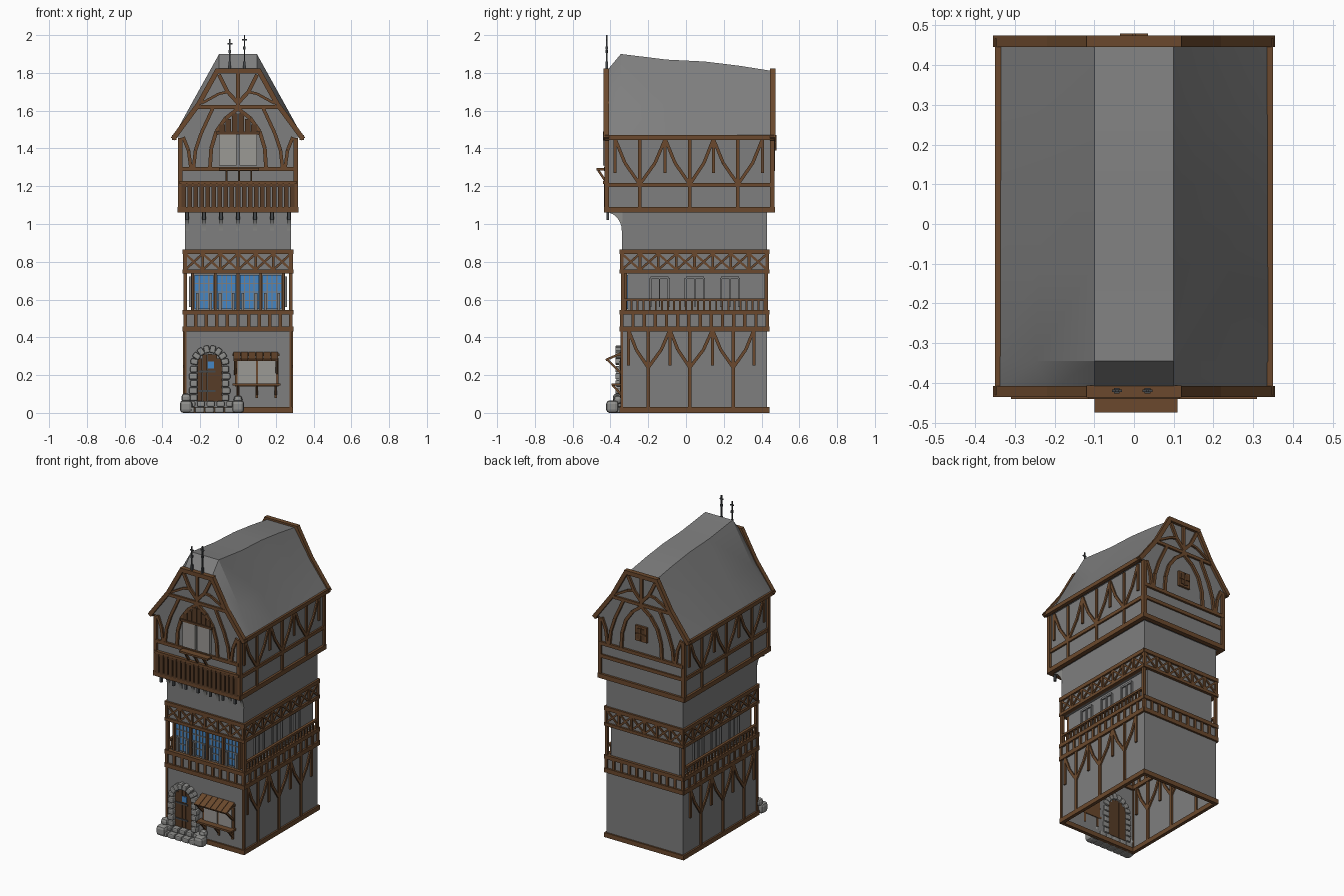
import bpy, bmesh, math
from mathutils import Vector as V

if "Cube" in bpy.data.objects:
    bpy.data.objects.remove(bpy.data.objects["Cube"])

def material(name, rgb):
    m = bpy.data.materials.new(name)
    m.diffuse_color = (*rgb, 1)
    m.use_nodes = True
    m.node_tree.nodes["Principled BSDF"].inputs["Base Color"].default_value = m.diffuse_color
    return m

PLASTER = material("grey plaster", (0.21, 0.21, 0.21))
STONE = material("stone", (0.27, 0.27, 0.26))
SHUTTER = material("pale shutter", (0.33, 0.32, 0.30))
WOOD = material("brown timber", (0.145, 0.066, 0.026))
DARK = material("dark planks", (0.095, 0.045, 0.02))
GLASS = material("blue glass", (0.06, 0.24, 0.56))
IRON = material("dark iron", (0.06, 0.065, 0.07))
parts = {}

def get(name, mat):
    if name not in parts:
        parts[name] = (bmesh.new(), mat)
    return parts[name][0]

def bar(name, mat, a, b, w, d, n):
    """Straight beam from a to b, w wide, d deep along n."""
    bm = get(name, mat)
    a, b, n = V(a), V(b), V(n)
    t = (b - a).normalized()
    n = (n - t * n.dot(t)).normalized()
    p = t.cross(n) * w / 2
    n = n * d / 2
    v = [bm.verts.new(e + p * s + n * r) for e in (a, b) for s, r in ((-1, -1), (1, -1), (1, 1), (-1, 1))]
    for f in ((0, 1, 2, 3), (7, 6, 5, 4), (0, 4, 5, 1), (1, 5, 6, 2), (2, 6, 7, 3), (3, 7, 4, 0)):
        bm.faces.new([v[i] for i in f])

def put(side, c, u, z):
    return {"front": (u, -c, z), "back": (-u, c, z), "right": (c, u, z), "left": (-c, u, z)}[side]

NORMAL = {"front": (0, -1, 0), "back": (0, 1, 0), "right": (1, 0, 0), "left": (-1, 0, 0)}

def path(name, mat, side, c, pts, w=0.022, d=0.02):
    """Beam that follows (u, z) points on a wall at distance c."""
    for p, q in zip(pts, pts[1:]):
        bar(name, mat, put(side, c, *p), put(side, c, *q), w, d, NORMAL[side])

def plate(name, mat, side, c, u0, u1, z0, z1, d=0.01):
    path(name, mat, side, c, [(u0, (z0 + z1) / 2), (u1, (z0 + z1) / 2)], z1 - z0, d)

def loft(name, mat, rings, caps):
    bm = get(name, mat)
    vs = [[bm.verts.new(p) for p in r] for r in rings]
    n = len(vs[0])
    for r, s in zip(vs, vs[1:]):
        for i in range(n):
            bm.faces.new((r[i], r[(i + 1) % n], s[(i + 1) % n], s[i]))
    for i in caps:
        bm.faces.new(vs[i])

# plaster body, open at the bottom, recessed at the gallery, jettied at the top
low, gal, top = (0.28, -0.34, 0.43), (0.25, -0.31, 0.425), (0.305, -0.42, 0.457)
levels = [(low, 0), (low, 0.54), (gal, 0.54), (gal, 0.74), (low, 0.74), (low, 1.065), (top, 1.065), (top, 1.458)]
loft("walls", PLASTER, [[(-x, a, z), (x, a, z), (x, b, z), (-x, b, z)] for (x, a, b), z in levels], [])

# roof with sagging flat ridge and clipped front
rings = []
for y, zt in ((-0.42, 1.81), (-0.345, 1.9), (-0.1, 1.87), (0.1, 1.86), (0.28, 1.838), (0.457, 1.81)):
    m = 0.212 + (zt - 1.81) * 0.42
    half = [(0.345, 1.457), (m, 1.63), (0.1, zt)]
    rings.append([(-x, y, z) for x, z in half] + [(x, y, z) for x, z in reversed(half)])
loft("roof", PLASTER, rings, [0, -1])

SIDES = ("front", "back", "right", "left")
def dims(side, lvl):
    """Wall distance and span of a level on one side."""
    x, a, b = lvl
    return {"front": (-a, -x, x), "back": (b, -x, x)}.get(side, (x, a, b))

for s in SIDES:
    long = s in ("right", "left")
    c, u0, u1 = dims(s, low)
    # base sill and the two gallery bands
    plate("sill_beams", WOOD, s, c, u0 - 0.01, u1 + 0.01, 0.0, 0.03, 0.022)
    for z0, z1 in ((0.43, 0.458), (0.52, 0.545), (0.738, 0.758), (0.84, 0.865)):
        plate("gallery_rails", WOOD, s, c, u0 - 0.01, u1 + 0.01, z0, z1, 0.026)
    n = 13 if long else 10
    for i in range(n + 1):
        u = u0 + (u1 - u0) * i / n
        path("gallery_studs", WOOD, s, c, [(u, 0.45), (u, 0.53)], 0.018, 0.018)
    n = 8 if long else 6
    for i in range(n + 1):
        u, w = u0 + (u1 - u0) * i / n, (u1 - u0) / n
        path("lattice", WOOD, s, c, [(u, 0.75), (u, 0.85)], 0.014, 0.02)
        if i < n:
            path("lattice", WOOD, s, c, [(u, 0.757), (u + w, 0.843)], 0.012, 0.016)
            path("lattice", WOOD, s, c, [(u, 0.843), (u + w, 0.757)], 0.012, 0.014)
    # jetty corner posts and rails
    c, u0, u1 = dims(s, top)
    plate("jetty_rails", WOOD, s, c, u0 - 0.012, u1 + 0.012, 1.06, 1.09, 0.03)
    for u in (u0, u1):
        path("jetty_posts", WOOD, s, c, [(u, 1.07), (u, 1.455)], 0.024, 0.024)
    plate("jetty_rails", WOOD, s, c, u0, u1, 1.195, 1.218, 0.022)

def trusses(s, c, posts, shorts, z0, zb, zs, z1):
    """Full posts with curved braces fanning to short hanging posts."""
    for u in posts:
        path("side_posts", WOOD, s, c, [(u, z0), (u, z1)], 0.018)
        for v in shorts:
            if abs(u - v) < 0.16:
                mid = (u + (v - u) * 0.6, zb + (z1 - zb) * 0.47)
                path("side_braces", WOOD, s, c, [(u, zb), mid, (v, z1)], 0.017, 0.018)
    for v in shorts:
        path("side_posts", WOOD, s, c, [(v, zs), (v, z1)], 0.016)

for s in ("right", "left"):
    trusses(s, 0.28, (-0.2, 0.02, 0.25), (-0.305, -0.085, 0.14, 0.36), 0.02, 0.24, 0.25, 0.44)
    trusses(s, 0.305, (-0.245, 0.02, 0.275), (-0.375, -0.11, 0.145, 0.405), 1.07, 1.21, 1.27, 1.45)
    # eaves beam
    path("eaves_beams", WOOD, s, 0.338, [(-0.43, 1.458), (0.467, 1.458)], 0.026, 0.024)
    # balustrade, gallery posts and side window frames
    plate("balustrade", WOOD, s, 0.28, -0.34, 0.43, 0.592, 0.606, 0.018)
    for i in range(24):
        u = -0.32 + i * 0.032
        path("balustrade", WOOD, s, 0.28, [(u, 0.54), (u, 0.595)], 0.01, 0.01)
    for u in (-0.335, 0.425):
        path("gallery_posts", WOOD, s, 0.28, [(u, 0.54), (u, 0.745)], 0.018, 0.018)
    for u in (-0.14, 0.047, 0.233):
        path("side_window_frames", PLASTER, s, 0.252,
             [(u - 0.048, 0.56), (u - 0.048, 0.715), (u + 0.048, 0.715), (u + 0.048, 0.56)], 0.012, 0.014)
        path("side_window_frames", PLASTER, s, 0.252, [(u, 0.56), (u, 0.715)], 0.006, 0.012)
for x in (-0.28, 0.28):
    path("front_corner_posts", WOOD, "front", 0.34, [(x, 0.02), (x, 0.44)], 0.014, 0.014)

# gable timbers, front and back
for s, c in (("front", 0.422), ("back", 0.46)):
    plate("gable_rails", WOOD, s, c, -0.305, 0.305, 1.28, 1.302, 0.022)
    plate("gable_rails", WOOD, s, c, -0.22, 0.22, 1.61, 1.63, 0.02)
    plate("gable_rails", WOOD, s, c, -0.12, 0.12, 1.797, 1.824, 0.03)
    path("gable_rails", WOOD, s, c, [(0, 1.61), (0, 1.8)], 0.02)
    for k in (-1, 1):
        M = lambda *pts: [(k * u, z) for u, z in pts]
        path("bargeboards", WOOD, s, c, M((0.345, 1.45), (0.208, 1.635), (0.108, 1.815)), 0.026, 0.028)
        path("gable_arch", WOOD, s, c, M((0.148, 1.3), (0.142, 1.4), (0.115, 1.49), (0.065, 1.56), (0, 1.61)), 0.02)
        path("gable_braces", WOOD, s, c, M((0, 1.64), (0.055, 1.7), (0.1, 1.79)), 0.02)
        path("gable_braces", WOOD, s, c, M((0.235, 1.3), (0.225, 1.39), (0.195, 1.48), (0.13, 1.62)), 0.018)
        path("gable_braces", WOOD, s, c, M((0.25, 1.3), (0.262, 1.39), (0.29, 1.46)), 0.018)
        path("gable_braces", WOOD, s, c, M((0.19, 1.64), (0.1, 1.69), (0.05, 1.7)), 0.014)

# front parapet planks
for i in range(19):
    u = -0.288 + i * 0.032
    path("parapet_planks", WOOD if i % 3 else DARK, "front", 0.428, [(u, 1.08), (u, 1.225 - 0.006 * (i % 2))], 0.024, 0.014)
plate("parapet_cap", WOOD, "front", 0.43, -0.31, 0.31, 1.212, 1.228, 0.02)

# loft shutters, planked arch top and shelf
for k in (-1, 1):
    plate("loft_shutters", SHUTTER, "front", 0.43, k * 0.008, k * 0.1, 1.31, 1.48, 0.018)
for i in range(6):
    u = -0.085 + i * 0.034
    path("loft_planks", DARK, "front", 0.426, [(u, 1.48), (u, 1.6 - abs(u) * 0.85)], 0.03, 0.014)
plate("loft_planks", WOOD, "front", 0.432, -0.115, 0.115, 1.475, 1.49, 0.016)
bar("loft_shelf", WOOD, (-0.1, -0.452, 1.29), (0.11, -0.452, 1.29), 0.045, 0.012, (0, 0, 1))
for x in (-0.06, 0.005, 0.07):
    bar("loft_shelf", WOOD, (x, -0.425, 1.225), (x, -0.465, 1.285), 0.01, 0.012, (0, 1, 0))

# back attic window
plate("back_window_frame", WOOD, "back", 0.462, -0.042, 0.042, 1.38, 1.48, 0.018)
plate("back_window_panes", DARK, "back", 0.472, -0.028, 0.028, 1.395, 1.465, 0.006)
path("back_window_frame", WOOD, "back", 0.474, [(0, 1.39), (0, 1.47)], 0.007, 0.012)
path("back_window_frame", WOOD, "back", 0.474, [(-0.035, 1.43), (0.035, 1.43)], 0.007, 0.012)

# curved corbels under the front jetty
arc = [(-0.34 - 0.088 * (1 - math.cos(a)), 0.965 + 0.098 * math.sin(a)) for a in [i * math.pi / 12 for i in range(7)]]
for i in range(7):
    x = -0.27 + i * 0.09
    loft("corbels", STONE, [[(x + e, y, z) for y, z in arc + [(-0.335, 1.063)]] for e in (-0.011, 0.011)], [0, 1])
    bar("corbel_pins", IRON, (x, -0.415, 1.02), (x, -0.415, 1.065), 0.014, 0.014, (0, 1, 0))

# front gallery windows
for x in (-0.18, -0.06, 0.06, 0.18):
    plate("gallery_glass", GLASS, "front", 0.314, x - 0.05, x + 0.05, 0.55, 0.73, 0.008)
    for e in (-0.025, 0, 0.025):
        path("gallery_muntins", PLASTER, "front", 0.319, [(x + e, 0.55), (x + e, 0.73)], 0.006, 0.008)
    for z in (0.595, 0.64, 0.685):
        path("gallery_muntins", PLASTER, "front", 0.319, [(x - 0.05, z), (x + 0.05, z)], 0.005, 0.008)
    for e in (-0.035, 0.035):
        path("gallery_muntins", PLASTER, "front", 0.325, [(x + e, 0.545), (x + e, 0.635)], 0.014, 0.014)
for i in range(5):
    path("gallery_mullions", WOOD, "front", 0.322, [(-0.24 + i * 0.12, 0.545), (-0.24 + i * 0.12, 0.74)], 0.014, 0.02)

# arched door with stone surround and steps
DX = -0.15
for i in range(5):
    u = -0.052 + i * 0.026
    path("door", WOOD if i % 2 else DARK, "front", 0.343, [(DX + u, 0.06), (DX + u, 0.245 + math.sqrt(0.068 ** 2 - u * u))], 0.025, 0.014)
plate("door_window", GLASS, "front", 0.352, DX - 0.012, DX + 0.022, 0.235, 0.272, 0.006)
for z in (0.11, 0.215):
    plate("door_straps", IRON, "front", 0.352, DX - 0.06, DX + 0.03, z, z + 0.01, 0.006)
for i in range(5):
    for k in (-1, 1):
        plate("door_stones", STONE, "front", 0.352, DX + k * 0.064, DX + k * (0.103 + 0.006 * (i % 2)), 0.062 + i * 0.038, 0.097 + i * 0.038, 0.045)
for i in range(8):
    a, h = math.pi * (i + 0.5) / 8, 0.0155
    ca, sa = math.cos(a), math.sin(a)
    path("door_stones", STONE, "front", 0.352, [(DX + 0.083 * ca - h * sa, 0.255 + 0.083 * sa + h * ca), (DX + 0.083 * ca + h * sa, 0.255 + 0.083 * sa - h * ca)], 0.04, 0.045)
for i in range(5):
    x = -0.28 + i * 0.052
    plate("steps", STONE, "front", 0.375, x, x + 0.05, 0, 0.032, 0.08)
    plate("steps", STONE, "front", 0.36, x + 0.01, x + 0.054, 0.032, 0.062, 0.05)
for x, y, z, r in ((-0.275, 0.39, 0.033, 0.066), (-0.275, 0.362, 0.078, 0.05), (0.0, 0.39, 0.033, 0.066), (0.0, 0.36, 0.07, 0.045)):
    plate("boulders", STONE, "front", y, x - r / 2, x + r / 2, z - r / 2, z + r / 2, r)

# shop window with awning and ledge
plate("shop_frame", WOOD, "front", 0.342, -0.015, 0.215, 0.14, 0.29, 0.014)
for x in (-0.002, 0.106):
    plate("shop_shutters", SHUTTER, "front", 0.351, x, x + 0.096, 0.155, 0.275, 0.008)
for i in range(6):
    x = -0.006 + i * 0.04
    bar("awning", WOOD, (x, -0.338, 0.318), (x, -0.425, 0.28), 0.037, 0.012, (0, 0, 1))
plate("awning", WOOD, "front", 0.345, -0.03, 0.22, 0.3, 0.315, 0.02)
for x in (-0.015, 0.205):
    bar("awning_struts", WOOD, (x, -0.34, 0.205), (x, -0.415, 0.28), 0.012, 0.012, (1, 0, 0))
bar("shop_ledge", WOOD, (-0.03, -0.366, 0.15), (0.225, -0.366, 0.15), 0.055, 0.012, (0, 0, 1))
for x in (0.0, 0.1, 0.2):
    bar("shop_ledge", WOOD, (x, -0.343, 0.08), (x, -0.343, 0.15), 0.014, 0.012, (0, 1, 0))
    bar("shop_ledge", WOOD, (x, -0.342, 0.095), (x, -0.388, 0.147), 0.012, 0.012, (1, 0, 0))

# iron roof finials
for x, z in ((-0.043, 1.98), (0.034, 2.0)):
    bar("finials", IRON, (x, -0.42, 1.81), (x, -0.42, z), 0.007, 0.007, (0, 1, 0))
    bar("finials", IRON, (x, -0.42, 1.815), (x, -0.42, 1.86), 0.014, 0.014, (0, 1, 0))
    bar("finials", IRON, (x, -0.42, z - 0.075), (x, -0.42, z - 0.06), 0.014, 0.014, (0, 1, 0))
    bar("finials", IRON, (x - 0.013, -0.42, z - 0.025), (x + 0.013, -0.42, z - 0.025), 0.007, 0.007, (0, 1, 0))

# turn every part into an object
for name, (bm, mat) in parts.items():
    bmesh.ops.recalc_face_normals(bm, faces=bm.faces)
    me = bpy.data.meshes.new(name)
    bm.to_mesh(me)
    bm.free()
    me.materials.append(mat)
    ob = bpy.data.objects.new(name, me)
    bpy.context.collection.objects.link(ob)
    if name in ("door_stones", "steps", "boulders"):
        b = ob.modifiers.new("worn edges", "BEVEL")
        b.width, b.segments = (0.018 if name == "boulders" else 0.008), 2
    if name in ("roof", "corbels"):
        bpy.context.view_layer.objects.active = ob
        ob.select_set(True)
        bpy.ops.object.shade_smooth_by_angle(angle=math.radians(25))
        ob.select_set(False)
